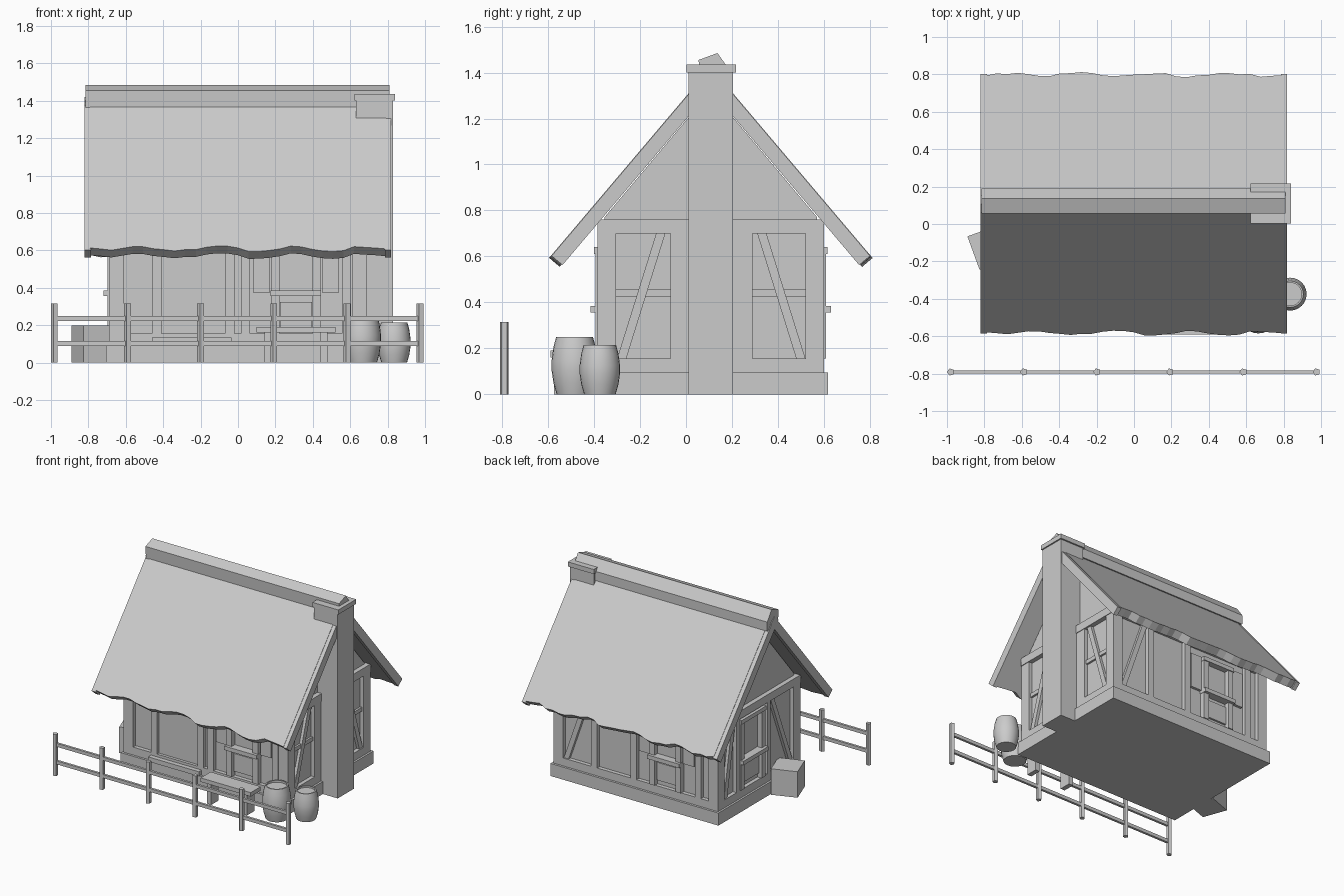
import bpy, bmesh, math, random
from mathutils import Matrix

cube = bpy.data.objects.get("Cube")
if cube:
    bpy.data.objects.remove(cube)
random.seed(4)

grey = bpy.data.materials.new("plain_grey")
grey.use_nodes = True
grey.diffuse_color = (0.6, 0.6, 0.6, 1)
grey.node_tree.nodes["Principled BSDF"].inputs["Base Color"].default_value = (0.6, 0.6, 0.6, 1)

MID = 0.108      # y of the ridge line
SLOPE = 1.18     # roof fall per unit
PEAK = 1.42


def finish(name, bm):
    bmesh.ops.recalc_face_normals(bm, faces=bm.faces)
    mesh = bpy.data.meshes.new(name)
    bm.to_mesh(mesh)
    bm.free()
    mesh.materials.append(grey)
    obj = bpy.data.objects.new(name, mesh)
    bpy.context.scene.collection.objects.link(obj)
    return obj


def loft(name, rings):
    """Skin a list of equal point rings and cap both ends."""
    bm = bmesh.new()
    loops = [[bm.verts.new(p) for p in ring] for ring in rings]
    n = len(loops[0])
    for a, b in zip(loops, loops[1:]):
        for i in range(n):
            bm.faces.new((a[i], a[(i + 1) % n], b[(i + 1) % n], b[i]))
    bm.faces.new(loops[0])
    bm.faces.new(loops[-1])
    return finish(name, bm)


def box(name, x0, x1, y0, y1, z0, z1, turn=0):
    bm = bmesh.new()
    bmesh.ops.create_cube(bm, size=1)
    bmesh.ops.scale(bm, vec=(x1 - x0, y1 - y0, z1 - z0), verts=bm.verts)
    obj = finish(name, bm)
    obj.matrix_world = (Matrix.Translation(((x0 + x1) / 2, (y0 + y1) / 2, (z0 + z1) / 2))
                        @ Matrix.Rotation(turn, 4, "Z"))
    return obj


def prism_x(name, pts, x0, x1):
    return loft(name, [[(x, y, z) for y, z in pts] for x in (x0, x1)])


# Wall frames: u runs along the wall, n is the distance outward
PLACE = {
    "left": lambda u, z, n: (n, u, z),
    "right": lambda u, z, n: (-n, u, z),
    "front": lambda u, z, n: (u, MID - n, z),
    "back": lambda u, z, n: (u, MID + n, z),
}
FACE = {"left": 0.66, "right": 0.66, "front": 0.463, "back": 0.463}


def slab(wall, part, pts, out=0.03):
    base = FACE[wall]
    loft(f"{wall}_{part}", [[PLACE[wall](u, z, n) for u, z in pts]
                            for n in (base - 0.02, base + out)])


def beam(wall, part, u0, u1, z0, z1, out=0.03):
    slab(wall, part, [(u0, z0), (u1, z0), (u1, z1), (u0, z1)], out)


def brace(wall, u0, z0, u1, z1, w=0.02):
    slab(wall, "brace", [(u0 - w, z0), (u0 + w, z0), (u1 + w, z1), (u1 - w, z1)], 0.022)


# Foundation and wall core
box("foundation", -0.705, 0.705, MID - 0.51, MID + 0.51, 0, 0.095)
prism_x("wall_core", [(MID - 0.463, 0.05), (MID + 0.463, 0.05), (MID + 0.463, 0.77),
                      (MID, 1.32), (MID - 0.463, 0.77)], -0.66, 0.66)

# Timber sills, top beams and corner posts
for wall in PLACE:
    side = wall in ("left", "right")
    lo, hi = (MID - 0.493, MID + 0.493) if side else (-0.69, 0.69)
    beam(wall, "sill", lo, hi, 0.09, 0.155)
    beam(wall, "top_beam", lo, hi, 0.70, 0.76 if side else 0.74, 0.035 if side else 0.03)
    for a, b in ((lo, lo + 0.08), (hi - 0.08, hi)):
        beam(wall, "corner_post", a, b, 0.09, 0.70)

# Chimney gable: posts, rails and braces either side of the stack
for a, b in ((-0.067, -0.025), (-0.025, 0.03), (0.20, 0.245), (0.245, 0.29)):
    beam("left", "post", a, b, 0.155, 0.70)
for a, b in ((-0.31, -0.067), (0.29, 0.53)):
    beam("left", "rail", a, b, 0.425, 0.455, 0.015)
brace("left", -0.28, 0.155, -0.11, 0.70)
brace("left", 0.50, 0.155, 0.33, 0.70)


def window(wall, c, half, top):
    beam(wall, "window_sill", c - half, c + half, 0.355, 0.385, 0.06)
    beam(wall, "window_head", c - half, c + half, top - 0.03, top, 0.045)
    for s in (-1, 1):
        e = c + s * (half - 0.025)
        beam(wall, "window_jamb", e - 0.022, e + 0.022, 0.155, top, 0.038)
    beam(wall, "window_apron", c - half + 0.05, c + half - 0.05, 0.19, 0.325, 0.015)


# Plain gable: central window, posts and braces
window("right", 0.19, 0.15, 0.69)
for u in (0.36, -0.01):
    beam("right", "post", u - 0.02, u + 0.02, 0.155, 0.70)
brace("right", 0.50, 0.155, 0.40, 0.70)
brace("right", -0.28, 0.155, -0.06, 0.70)

# Long walls: window, shutter blocks and posts
for wall, c in (("front", 0.31), ("back", -0.25)):
    window(wall, c, 0.135, 0.64)
    for s in (-1, 1):
        e = c + s * 0.185
        beam(wall, "shutter", e - 0.045, e + 0.045, 0.375, 0.64, 0.02)
for u in (-0.435, -0.045, 0.04, 0.58):
    beam("front", "post", u - 0.025, u + 0.025, 0.155, 0.70)
beam("front", "door_leaf", -0.41, -0.07, 0.155, 0.66, 0.008)
beam("front", "threshold", -0.46, -0.035, 0.10, 0.135, 0.065)
for u in (0.35, 0.02, -0.52):
    beam("back", "post", u - 0.025, u + 0.025, 0.155, 0.70)
brace("back", 0.59, 0.155, 0.40, 0.70)

# Chimney
box("chimney_stack", 0.63, 0.83, 0.01, 0.205, 0, 1.41)
box("chimney_cap", 0.622, 0.84, 0.003, 0.217, 1.40, 1.435)


# Roof: two thatched panels with uneven eaves, plus verge boards
def roof_section(s, d0, d1, lift, thick):
    def pt(d, drop):
        return (MID + s * (d - 0.763 * drop), PEAK + lift - SLOPE * d - 0.647 * drop)
    return [pt(d0, 0), pt(d1, 0), pt(d1, thick), pt(d0, thick)]


for s, side in ((-1, "front"), (1, "back")):
    rings = []
    for i in range(29):
        x = -0.79 + 1.58 * i / 28
        end = 0.69 + 0.008 * math.sin(i * 0.9) + random.uniform(-0.006, 0.008)
        rings.append([(x, y, z) for y, z in roof_section(s, 0.0, end, 0.004, 0.06)])
    loft(f"{side}_roof_panel", rings)
    for x0, x1 in ((-0.82, -0.785), (0.785, 0.818)):
        prism_x(f"{side}_verge_board", roof_section(s, 0.0, 0.693, 0, 0.062), x0, x1)

# Ridge beam
prism_x("ridge_beam", [(0.06, 1.36), (0.055, 1.455), (0.137, 1.485), (0.19, 1.41), (0.19, 1.34)],
        -0.815, 0.81)

# Fence
for i in range(6):
    x = -0.98 + i * 0.391
    bm = bmesh.new()
    bmesh.ops.create_cone(bm, cap_ends=True, segments=5, radius1=0.02, radius2=0.02, depth=0.315,
                          matrix=Matrix.Translation((x, -0.791, 0.1575))
                          @ Matrix.Rotation(math.pi / 2, 4, "Z"))
    finish("fence_post", bm)
for z in (0.102, 0.235):
    box("fence_rail", -0.98, 0.975, -0.8, -0.782, z - 0.013, z + 0.013)

# Bench
box("bench_seat", 0.10, 0.52, -0.59, -0.47, 0.16, 0.19)
for x in (0.16, 0.46):
    box("bench_leg", x - 0.018, x + 0.018, -0.575, -0.485, 0, 0.16)

# Crate
box("crate", -0.864, -0.674, -0.218, -0.028, 0, 0.197, math.radians(20))


# Barrels with recessed lids
def barrel(x, y, r, h):
    profile = [(0.78, 0), (0.92, 0.2), (1, 0.42), (1, 0.58), (0.92, 0.82), (0.8, 1),
               (0.7, 1), (0.7, 0.94)]
    rings = [[(x + r * k * math.cos(a * math.tau / 24), y + r * k * math.sin(a * math.tau / 24), h * t)
              for a in range(24)] for k, t in profile]
    obj = loft("barrel", rings)
    bpy.ops.object.select_all(action="DESELECT")
    obj.select_set(True)
    bpy.context.view_layer.objects.active = obj
    bpy.ops.object.shade_smooth_by_angle(angle=math.radians(35))


barrel(0.665, -0.485, 0.1, 0.25)
barrel(0.835, -0.375, 0.088, 0.215)
